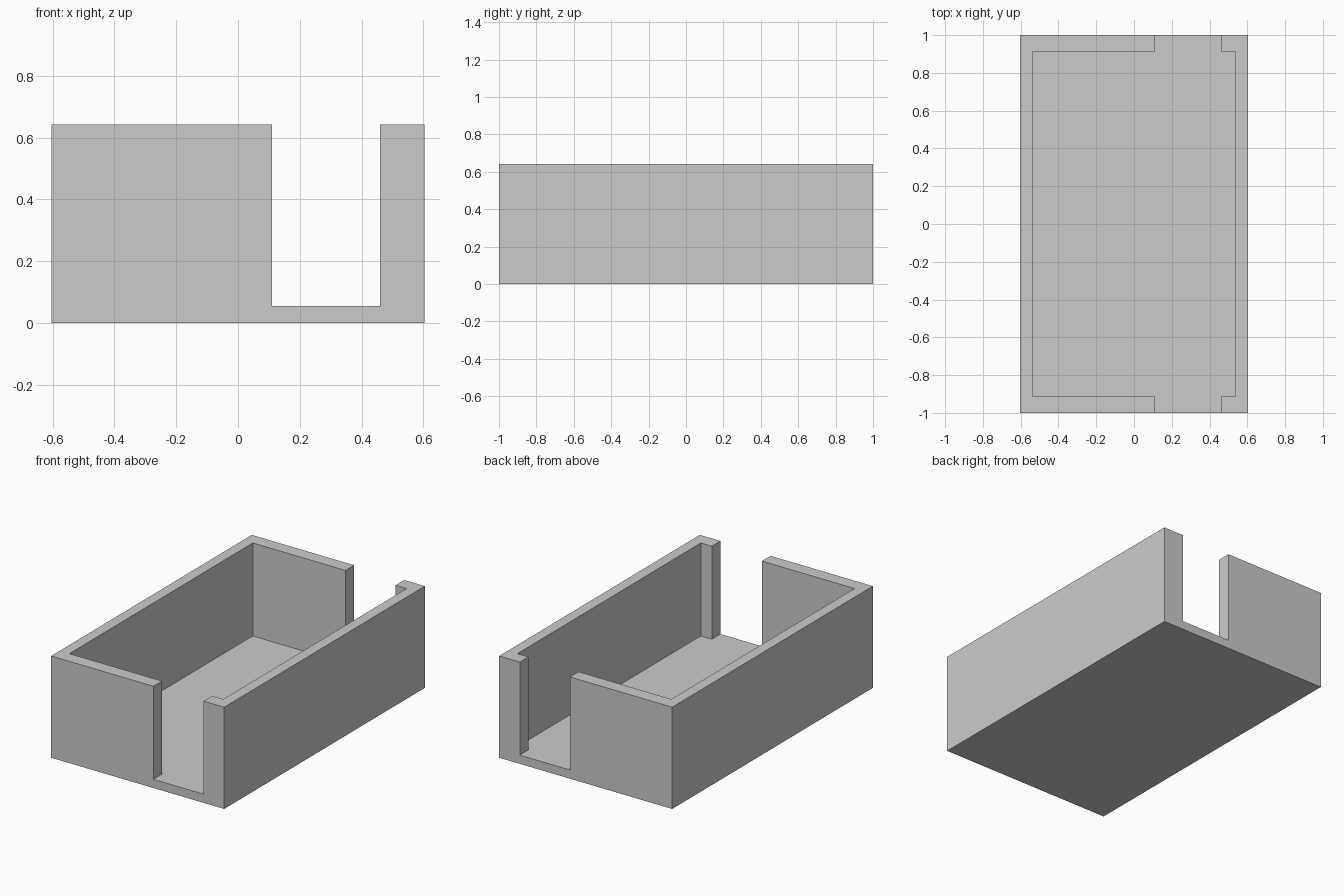
import bpy
import bmesh
import math
from mathutils import Vector

default = bpy.data.objects.get("Cube")
if default:
    bpy.data.objects.remove(default, do_unlink=True)

HALF_X, HALF_Y, HEIGHT = 0.604, 1.0, 0.642
INNER_X, INNER_Y, FLOOR = 0.537, 0.914, 0.055
SLOT = (0.11, 0.46)

grey = bpy.data.materials.new("light grey")
grey.use_nodes = True
colour = (0.6, 0.6, 0.6, 1)
grey.diffuse_color = colour
grey.node_tree.nodes["Principled BSDF"].inputs["Base Color"].default_value = colour


def box(name, low, high):
    """Axis-aligned box between two corners."""
    low, high = Vector(low), Vector(high)
    bm = bmesh.new()
    bmesh.ops.create_cube(bm, size=1)
    for v in bm.verts:
        v.co = (low + high) / 2 + v.co * (high - low)
    mesh = bpy.data.meshes.new(name)
    bm.to_mesh(mesh)
    bm.free()
    obj = bpy.data.objects.new(name, mesh)
    bpy.context.collection.objects.link(obj)
    mesh.materials.append(grey)
    return obj


def cut(target, cutter):
    """Subtract the cutter for good, then remove it."""
    cutter.hide_render = True
    mod = target.modifiers.new("cut", 'BOOLEAN')
    mod.operation = 'DIFFERENCE'
    mod.solver = 'EXACT'
    mod.object = cutter
    bpy.context.view_layer.objects.active = target
    bpy.ops.object.modifier_apply(modifier=mod.name)
    bpy.data.objects.remove(cutter, do_unlink=True)


# Open tray body
tray = box("tray", (-HALF_X, -HALF_Y, 0), (HALF_X, HALF_Y, HEIGHT))

# Hollow interior
cut(tray, box("cavity", (-INNER_X, -INNER_Y, FLOOR), (INNER_X, INNER_Y, HEIGHT + 0.1)))

# Matching slots through the front and back walls
for side in (-1, 1):
    ys = sorted((side * (INNER_Y - 0.1), side * (HALF_Y + 0.1)))
    cut(tray, box("slot", (SLOT[0], ys[0], FLOOR), (SLOT[1], ys[1], HEIGHT + 0.1)))

# Merge leftover coplanar seams on the floor
bm = bmesh.new()
bm.from_mesh(tray.data)
bmesh.ops.remove_doubles(bm, verts=bm.verts, dist=0.0001)
bmesh.ops.dissolve_limit(bm, angle_limit=math.radians(1), verts=bm.verts, edges=bm.edges)
bm.to_mesh(tray.data)
bm.free()
